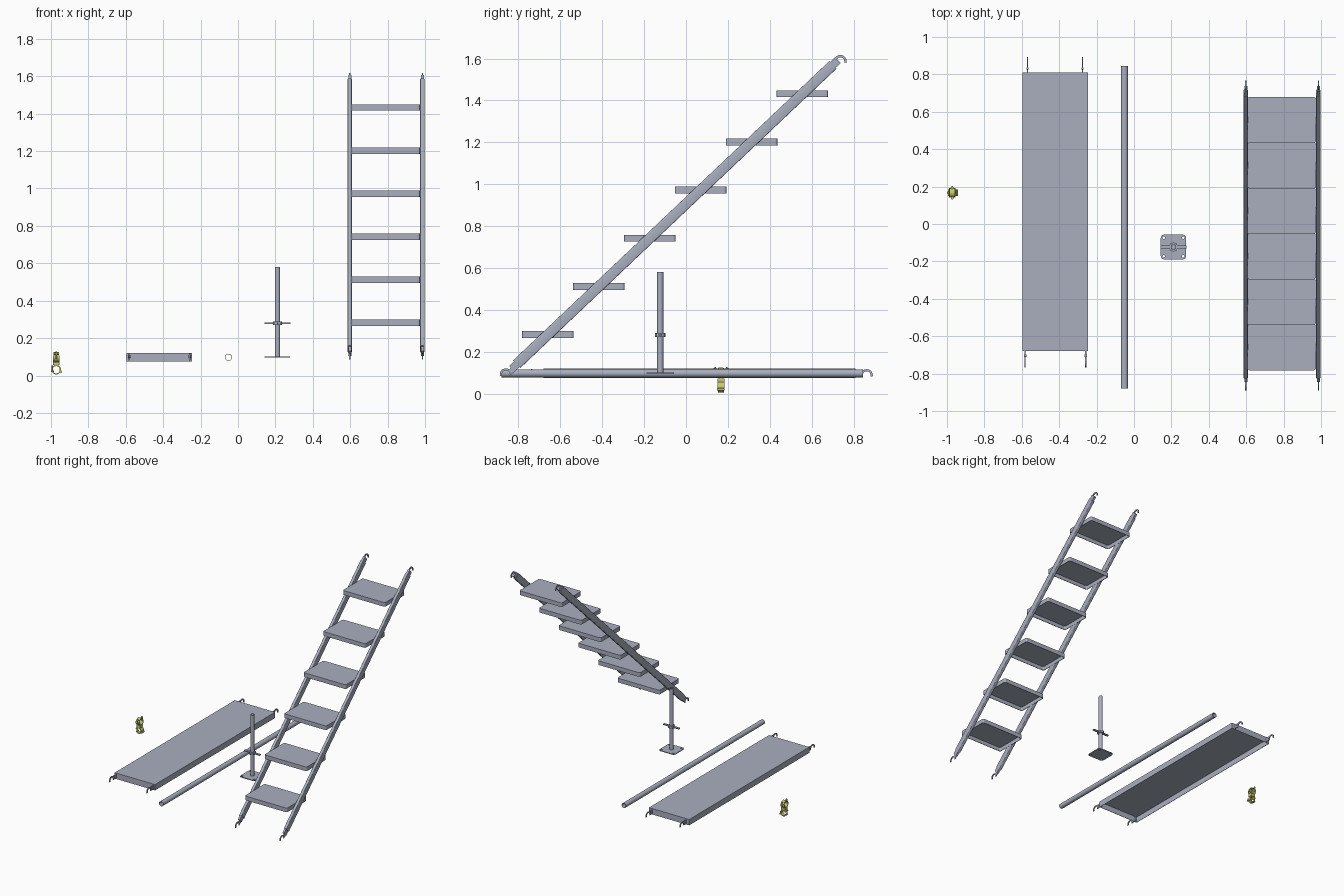
import bpy, bmesh, math
from mathutils import Matrix, Vector

if "Cube" in bpy.data.objects:
    bpy.data.objects.remove(bpy.data.objects["Cube"])

def mat(name, col):
    m = bpy.data.materials.new(name)
    m.diffuse_color = (*col, 1)
    m.use_nodes = True
    m.node_tree.nodes["Principled BSDF"].inputs["Base Color"].default_value = m.diffuse_color
    return m

STEEL = mat("galvanised_steel", (0.40, 0.43, 0.52))
YELLOW = mat("yellow_zinc", (0.56, 0.58, 0.17))

def finish(name, bm, m, smooth=False):
    bmesh.ops.recalc_face_normals(bm, faces=bm.faces)
    me = bpy.data.meshes.new(name)
    bm.to_mesh(me)
    bm.free()
    ob = bpy.data.objects.new(name, me)
    bpy.context.collection.objects.link(ob)
    me.materials.append(m)
    if smooth:
        bpy.ops.object.select_all(action='DESELECT')
        ob.select_set(True)
        bpy.context.view_layer.objects.active = ob
        bpy.ops.object.shade_smooth_by_angle(angle=math.radians(35))
    return ob

def box(name, c, size, m=STEEL, pitch=0.0, bevel=0.0):
    bm = bmesh.new()
    bmesh.ops.create_cube(bm, size=1)
    bmesh.ops.scale(bm, vec=size, verts=bm.verts)
    if bevel:   # round the long (y) edges
        e = [e for e in bm.edges if abs(e.verts[0].co.y - e.verts[1].co.y) > 1e-4]
        bmesh.ops.bevel(bm, geom=e, offset=bevel, segments=3, profile=0.5, affect='EDGES')
    bmesh.ops.transform(bm, matrix=Matrix.Translation(c) @ Matrix.Rotation(pitch, 4, 'X'), verts=bm.verts)
    return finish(name, bm, m, bevel > 0)

def tray(name, x0, x1, y0, y1, z0, z1, round_=0.0):
    # sheet pan, open underneath
    bm = bmesh.new()
    bmesh.ops.create_cube(bm, size=1)
    bmesh.ops.scale(bm, vec=(x1 - x0, y1 - y0, z1 - z0), verts=bm.verts)
    bmesh.ops.translate(bm, vec=((x0 + x1) / 2, (y0 + y1) / 2, (z0 + z1) / 2), verts=bm.verts)
    if round_:
        e = [e for e in bm.edges if abs(e.verts[0].co.z - e.verts[1].co.z) > 1e-4]
        bmesh.ops.bevel(bm, geom=e, offset=round_, segments=3, profile=0.5, affect='EDGES')
    bm.normal_update()
    bmesh.ops.delete(bm, geom=[f for f in bm.faces if f.normal.z < -0.9], context='FACES')
    ob = finish(name, bm, STEEL)
    s = ob.modifiers.new("sheet", 'SOLIDIFY')
    s.thickness = 0.004
    # keep the wall inside the outer size whichever way normals settled
    up = max(ob.data.polygons, key=lambda p: p.area).normal.z
    s.offset = -1 if up > 0 else 1
    return ob

def ring(name, c, axis, r_out, r_in, length, a0=0, a1=360, m=STEEL, seg=32):
    # tube or open clamp band around an axis
    bm = bmesh.new()
    full = a1 - a0 == 360
    n = seg if full else seg + 1
    rows = []
    for i in range(n):
        a = math.radians(a0 + (a1 - a0) * i / seg)
        rows.append([bm.verts.new((r * math.cos(a), r * math.sin(a), z)) for r, z in
                     ((r_out, -length / 2), (r_out, length / 2), (r_in, length / 2), (r_in, -length / 2))])
    for i in range(seg):
        p, q = rows[i], rows[(i + 1) % n]
        for k in range(4):
            bm.faces.new((p[k], q[k], q[(k + 1) % 4], p[(k + 1) % 4]))
    if not full:
        bm.faces.new(rows[0])
        bm.faces.new(rows[-1])
    # local x,y become x,z (axis y) or y,z (axis x)
    M = {'z': Matrix.Identity(4),
         'y': Matrix(((1, 0, 0, 0), (0, 0, 1, 0), (0, 1, 0, 0), (0, 0, 0, 1))),
         'x': Matrix(((0, 0, 1, 0), (1, 0, 0, 0), (0, 1, 0, 0), (0, 0, 0, 1)))}[axis]
    bmesh.ops.transform(bm, matrix=Matrix.Translation(c) @ M, verts=bm.verts)
    return finish(name, bm, m, True)

def rod(name, c, axis, r, length, m=STEEL, seg=16):
    bm = bmesh.new()
    bmesh.ops.create_cone(bm, cap_ends=True, segments=seg, radius1=r, radius2=r, depth=length)
    R = Matrix.Rotation(math.pi / 2, 4, {'x': 'Y', 'y': 'X', 'z': 'Z'}[axis])
    bmesh.ops.transform(bm, matrix=Matrix.Translation(c) @ R, verts=bm.verts)
    return finish(name, bm, m, seg > 8)

def hook(name, x, c, s, root, r_out=0.029, r_in=0.019, t=0.006):
    # downward-opening claw; s = +1 points to +y, root = (y, z) where the shank starts
    bm = bmesh.new()
    cy, cz = c
    ang = [math.radians(200 - 215 * i / 14) for i in range(15)]
    outer = [(cy + s * r_out * math.cos(a), cz + r_out * math.sin(a)) for a in ang]
    inner = [(cy + s * r_in * math.cos(a), cz + r_in * math.sin(a)) for a in ang]
    shank = [(root[0], root[1] - 0.015), (root[0], root[1] + 0.015)]
    pts = [inner[0]] + shank + outer[5:] + inner[:0:-1]
    f = bm.faces.new([bm.verts.new((x - t / 2, y, z)) for y, z in pts])
    g = bmesh.ops.extrude_face_region(bm, geom=[f])
    bmesh.ops.translate(bm, vec=(t, 0, 0), verts=[v for v in g['geom'] if isinstance(v, bmesh.types.BMVert)])
    bmesh.ops.triangulate(bm, faces=[f for f in bm.faces if len(f.verts) > 4])
    return finish(name, bm, STEEL)

# --- deck plank with claw hooks
tray("deck_plank", -0.595, -0.245, -0.68, 0.81, 0.074, 0.12)
for x in (-0.57, -0.275):
    hook("plank_back_hook", x, (0.863, 0.088), 1, (0.80, 0.098))
    rod("plank_hook_rivet", (x, 0.832, 0.1), 'x', 0.006, 0.012)
for x in (-0.582, -0.258):
    hook("plank_front_hook", x, (-0.737, 0.088), -1, (-0.67, 0.098))
    rod("plank_hook_rivet", (x, -0.704, 0.1), 'x', 0.006, 0.012)

# --- loose scaffold tube
ring("scaffold_tube", (-0.051, -0.018, 0.097), 'y', 0.019, 0.0165, 1.724)

# --- base jack: drilled plate, stem, nut with two handles
JX, JY = 0.211, -0.123
cu = bpy.data.curves.new("base_plate", 'CURVE')
cu.dimensions, cu.fill_mode, cu.extrude = '2D', 'BOTH', 0.003
def loop(pts):
    sp = cu.splines.new('POLY')
    sp.points.add(len(pts) - 1)
    for p, (x, y) in zip(sp.points, pts):
        p.co = (x, y, 0, 1)
    sp.use_cyclic_u = True
def arc(cx, cy, r, a0, a1, n):
    return [(cx + r * math.cos(math.radians(a0 + (a1 - a0) * i / n)),
             cy + r * math.sin(math.radians(a0 + (a1 - a0) * i / n))) for i in range(n)]
outline = []
for k, (sx, sy) in enumerate(((1, 1), (-1, 1), (-1, -1), (1, -1))):
    outline += arc(sx * 0.05, sy * 0.048, 0.018, 90 * k, 90 * k + 108, 6)
    loop(arc(sx * 0.052, sy * 0.05, 0.007, 0, 360, 16))
loop(outline)
plate = bpy.data.objects.new("base_plate", cu)
plate.location = (JX, JY, 0.099)
bpy.context.collection.objects.link(plate)
cu.materials.append(STEEL)
bpy.ops.object.select_all(action='DESELECT')
plate.select_set(True)
bpy.context.view_layer.objects.active = plate
bpy.ops.object.convert(target='MESH')
ring("jack_stem", (JX, JY, 0.341), 'z', 0.0145, 0.011, 0.48)
rod("jack_nut", (JX, JY, 0.28), 'z', 0.025, 0.018, seg=8)
for s in (-1, 1):
    box("jack_handle", (JX + s * 0.044, JY, 0.28), (0.05, 0.016, 0.008))

# --- stair: treads, stringers, end sleeves and hooks
RISE, RUN = 0.23, 0.243
Y0, Z0 = -0.659, 0.282
for i in range(6):
    y, z = Y0 + i * RUN, Z0 + i * RISE
    tray("stair_tread", 0.606, 0.973, y - 0.123, y + 0.123, z - 0.0165, z + 0.0165, 0.012)
slope = math.atan2(RISE, RUN)
d = Vector((0, math.cos(slope), math.sin(slope)))
lo = Vector((0, Y0, Z0)) - d * 0.205
hi = Vector((0, Y0 + 5 * RUN, Z0 + 5 * RISE)) + d * 0.2
for x in (0.5975, 0.9855):
    off = Vector((x, 0, 0))
    box("stair_stringer", (lo + hi) / 2 + off, (0.023, (hi - lo).length, 0.05), pitch=slope, bevel=0.005)
    for p, s in ((lo, -1), (hi, 1)):
        box("stringer_sleeve", p + d * s * 0.008 + off, (0.016, 0.05, 0.038), pitch=slope)
    hook("stair_top_hook", x, (0.737, 1.587), 1, (hi.y - 0.01, hi.z), 0.03)
    hook("stair_bottom_hook", x, (-0.86, 0.092), -1, (lo.y, lo.z - 0.012), 0.029)

# --- right-angle coupler: two clamp bands at 90 degrees with flaps and bolts
CX, CY = -0.972, 0.167
ring("coupler_lower_saddle", (CX, CY, 0.031), 'y', 0.026, 0.019, 0.034, -20, 150, YELLOW, 20)
ring("coupler_lower_flap", (CX, CY, 0.031), 'y', 0.025, 0.02, 0.028, 205, 345, YELLOW, 16)
ring("coupler_upper_saddle", (CX, CY, 0.098), 'x', 0.026, 0.019, 0.034, 160, 380, YELLOW, 24)
ring("coupler_upper_flap", (CX, CY, 0.1), 'x', 0.026, 0.02, 0.028, 25, 155, YELLOW, 16)
box("coupler_body", (CX, CY, 0.0645), (0.034, 0.034, 0.018), YELLOW)
for s in (-1, 1):
    rod("coupler_upper_bolt", (CX, CY + s * 0.028, 0.107), 'z', 0.004, 0.04, YELLOW, 12)
    rod("coupler_upper_nut", (CX, CY + s * 0.028, 0.118), 'z', 0.008, 0.009, YELLOW, 6)
rod("coupler_lower_bolt", (CX - 0.022, CY, 0.036), 'z', 0.004, 0.036, YELLOW, 12)
rod("coupler_lower_nut", (CX - 0.02, CY, 0.022), 'z', 0.008, 0.009, YELLOW, 6)
rod("coupler_hinge", (CX + 0.026, CY, 0.02), 'y', 0.006, 0.036, YELLOW, 12)
